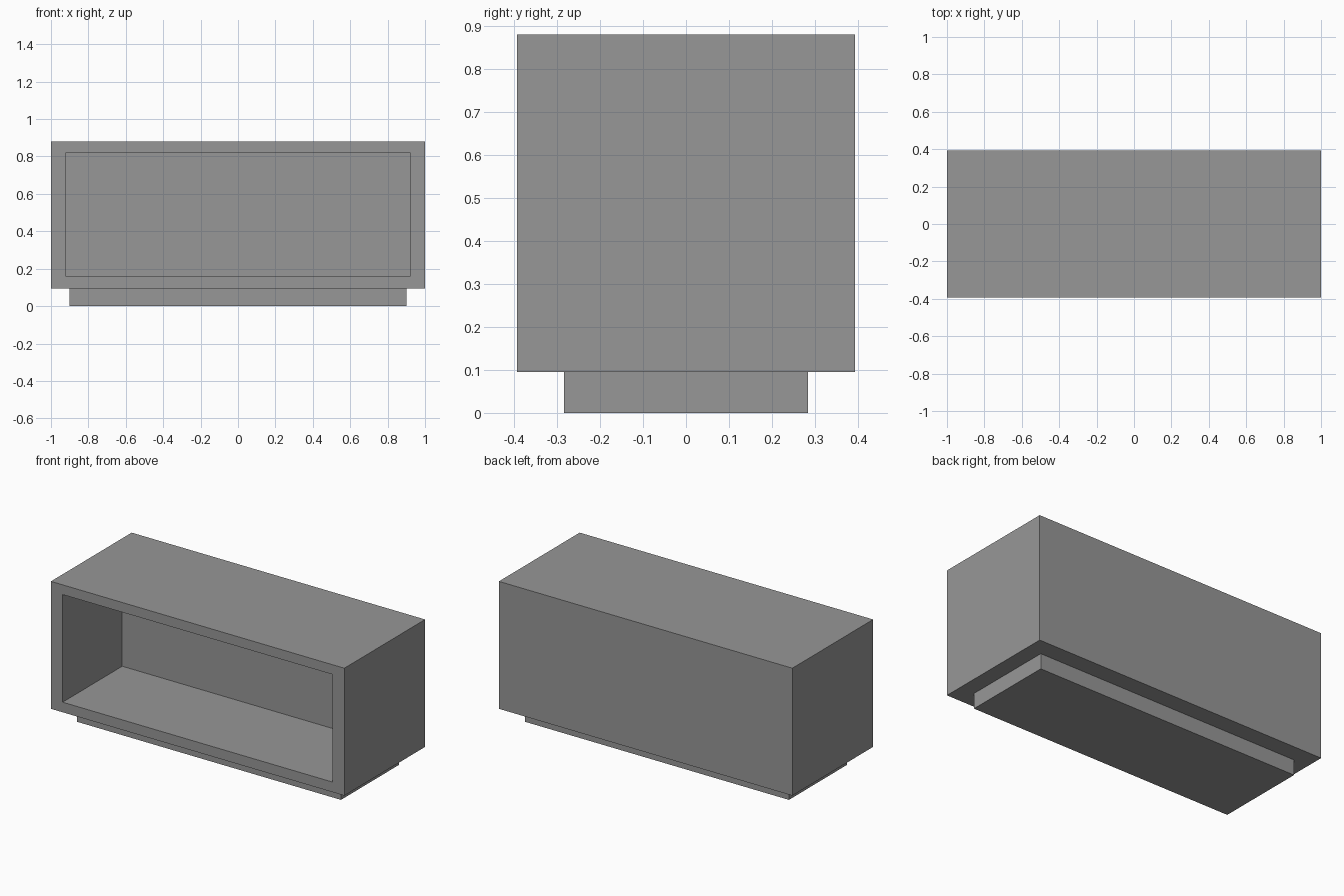
import bpy
import bmesh
from mathutils import Vector

cube = bpy.data.objects.get("Cube")
if cube:
    bpy.data.objects.remove(cube, do_unlink=True)

grey = bpy.data.materials.new("mid_grey")
grey.use_nodes = True
colour = (0.31, 0.31, 0.31, 1)
grey.diffuse_color = colour
grey.node_tree.nodes["Principled BSDF"].inputs["Base Color"].default_value = colour


def box_mesh(low, high):
    """Return a bmesh box between two corners."""
    low, high = Vector(low), Vector(high)
    bm = bmesh.new()
    bmesh.ops.create_cube(bm, size=1)
    bmesh.ops.scale(bm, vec=high - low, verts=bm.verts)
    bmesh.ops.translate(bm, vec=(low + high) / 2, verts=bm.verts)
    return bm


def finish(bm, name):
    """Turn a bmesh into a named, coloured object."""
    mesh = bpy.data.meshes.new(name)
    bm.to_mesh(mesh)
    bm.free()
    mesh.materials.append(grey)
    obj = bpy.data.objects.new(name, mesh)
    bpy.context.collection.objects.link(obj)
    return obj


# Cabinet body, open at the front
bottom, top = 0.095, 0.88
bm = box_mesh((-1, -0.393, bottom), (1, 0.393, top))
bm.normal_update()
front = min(bm.faces, key=lambda f: f.normal.y)

# Frame around the opening
front = bmesh.ops.extrude_discrete_faces(bm, faces=[front])["faces"][0]
middle = (bottom + top) / 2
for v in front.verts:
    v.co.x = 0.92 if v.co.x > 0 else -0.92
    v.co.z = 0.82 if v.co.z > middle else 0.157

# Recess with a thick back wall
back = bmesh.ops.extrude_discrete_faces(bm, faces=[front])["faces"][0]
for v in back.verts:
    v.co.y = 0.187
finish(bm, "cabinet_body")

# Set-back plinth
finish(box_mesh((-0.9, -0.283, 0), (0.9, 0.283, bottom)), "plinth")
